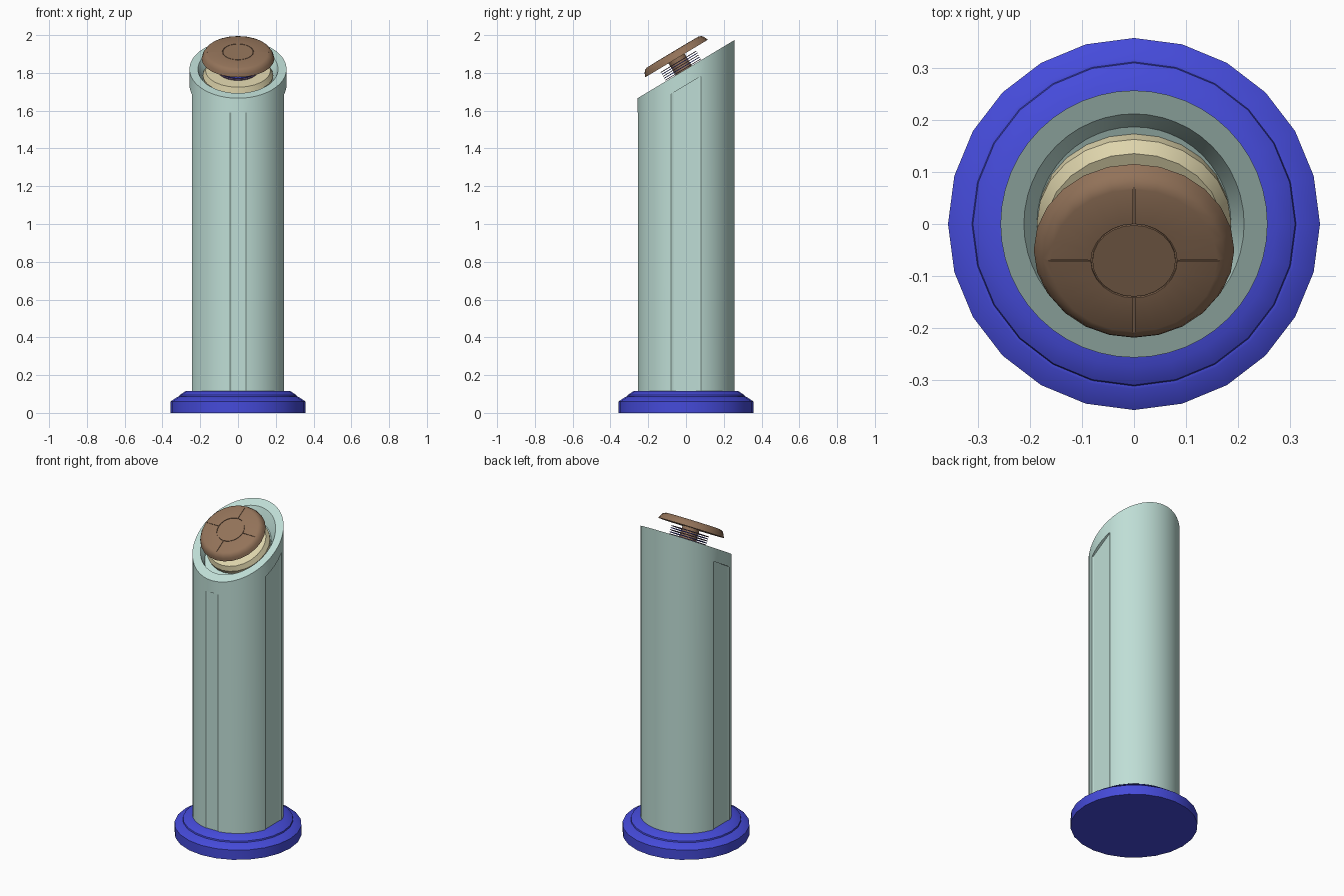
import bpy, bmesh, math
from mathutils import Vector, Matrix

if "Cube" in bpy.data.objects:
    bpy.data.objects.remove(bpy.data.objects["Cube"], do_unlink=True)

SLOPE = 0.6                       # rise of the slanted top along y
TILT = math.atan(SLOPE)
# Frame of the tilted button: origin at the underside of the cap
BUTTON = Matrix.Translation((0, -0.05, 1.876)) @ Matrix.Rotation(TILT, 4, 'X')


def material(name, rgb):
    m = bpy.data.materials.new(name)
    m.use_nodes = True
    m.diffuse_color = (*rgb, 1)
    m.node_tree.nodes["Principled BSDF"].inputs["Base Color"].default_value = (*rgb, 1)
    return m


TEAL = material("pale teal", (0.52, 0.73, 0.67))
BLUE = material("blue", (0.06, 0.07, 0.70))
BROWN = material("brown", (0.29, 0.17, 0.10))
CREAM = material("cream", (0.73, 0.66, 0.41))
PURPLE = material("dull purple", (0.13, 0.08, 0.17))


def finish(name, bm, mat=None):
    bmesh.ops.recalc_face_normals(bm, faces=bm.faces)
    mesh = bpy.data.meshes.new(name)
    bm.to_mesh(mesh)
    bm.free()
    ob = bpy.data.objects.new(name, mesh)
    bpy.context.collection.objects.link(ob)
    if mat:
        mesh.materials.append(mat)
    return ob


def activate(ob):
    bpy.ops.object.select_all(action='DESELECT')
    ob.select_set(True)
    bpy.context.view_layer.objects.active = ob


def smooth(ob, degrees=30):
    activate(ob)
    bpy.ops.object.shade_smooth_by_angle(angle=math.radians(degrees))


def lathe(name, profile, mat, sides=24, matrix=Matrix()):
    """Closed solid of revolution; each profile point is (radius, z, slope along y)."""
    bm = bmesh.new()
    rings = []
    for r, z, *s in profile:
        k = s[0] if s else 0
        ring = []
        for i in range(sides):
            a = math.tau * i / sides
            x, y = r * math.cos(a), r * math.sin(a)
            ring.append(bm.verts.new(matrix @ Vector((x, y, z + k * y))))
        rings.append(ring)
    for a, b in zip(rings, rings[1:]):
        for i in range(sides):
            j = (i + 1) % sides
            bm.faces.new((a[i], a[j], b[j], b[i]))
    bm.faces.new(rings[0])
    bm.faces.new(rings[-1])
    return finish(name, bm, mat)


def carve(ob, cutters):
    for c in cutters:
        c.hide_render = True
        mod = ob.modifiers.new("carve", 'BOOLEAN')
        mod.operation = 'DIFFERENCE'
        mod.solver = 'EXACT'
        mod.object = c
        activate(ob)
        bpy.ops.object.modifier_apply(modifier=mod.name)
        bpy.data.objects.remove(c, do_unlink=True)


def panel_cutter(name, out, across, depth, inner, outer, top, slope):
    """Flat-bottomed recess with chamfered sides, running up the column."""
    bm = bmesh.new()
    section = [(depth, -inner), (depth, inner), (0.261, outer), (0.261, -outer)]
    low, high = [], []
    for d, w in section:
        p = Vector(out) * d + Vector(across) * w
        low.append(bm.verts.new((p.x, p.y, 0.05)))
        high.append(bm.verts.new((p.x, p.y, top + slope * p.y)))
    bm.faces.new(low)
    bm.faces.new(high)
    for i in range(4):
        j = (i + 1) % 4
        bm.faces.new((low[i], low[j], high[j], high[i]))
    return finish(name, bm)


# Stepped base
base = lathe("base", [(0.358, 0), (0.358, 0.06), (0.318, 0.086), (0.312, 0.086),
                      (0.310, 0.094), (0.275, 0.117), (0.2, 0.117)], BLUE)
smooth(base, 40)

# Column with slanted rim and shallow bowl
column = lathe("column", [(0.257, 0.1), (0.257, 1.82, SLOPE), (0.212, 1.82, SLOPE),
                          (0.192, 1.775, SLOPE), (0.187, 1.755, SLOPE)], TEAL, 48)
carve(column, [
    panel_cutter("left_cutter", (1, 0, 0), (0, 1, 0), 0.240, 0.066, 0.136, 1.735, SLOPE),
    panel_cutter("right_cutter", (-1, 0, 0), (0, 1, 0), 0.240, 0.066, 0.136, 1.735, SLOPE),
    panel_cutter("front_cutter", (0, -1, 0), (1, 0, 0), 0.250, 0.034, 0.059, 1.59, 0),
])
smooth(column, 12)

# Cream seat of the button
seat = lathe("button_seat", [(0.182, -0.135), (0.187, -0.102), (0.172, -0.074),
                             (0.05, -0.074)], CREAM, 24, BUTTON)
smooth(seat)

# Stem and thin stacked discs
smooth(lathe("button_stem", [(0.05, -0.08), (0.05, 0.002)], BROWN, 24, BUTTON))
for n in range(5):
    z = -0.070 + n * 0.012
    disc = lathe(f"stack_disc_{n + 1}", [(0.11, z), (0.11, z + 0.004)],
                 BLUE if n % 2 else PURPLE, 24, BUTTON)
    smooth(disc)

# Button cap with a ring groove and four radial grooves
cap = lathe("button_cap", [(0.193, 0), (0.186, 0.018), (0.176, 0.033), (0.160, 0.040),
                           (0.083, 0.041), (0.083, 0.036), (0.080, 0.036),
                           (0.080, 0.041)], BROWN, 24, BUTTON)
grooves = []
for n in range(4):
    bm = bmesh.new()
    place = (BUTTON @ Matrix.Rotation(n * math.pi / 2, 4, 'Z')
             @ Matrix.Translation((0.123, 0, 0.044)) @ Matrix.Diagonal((0.083, 0.003, 0.014, 1)))
    bmesh.ops.create_cube(bm, size=1, matrix=place)
    grooves.append(finish("groove_cutter", bm))
carve(cap, grooves)
smooth(cap, 40)
